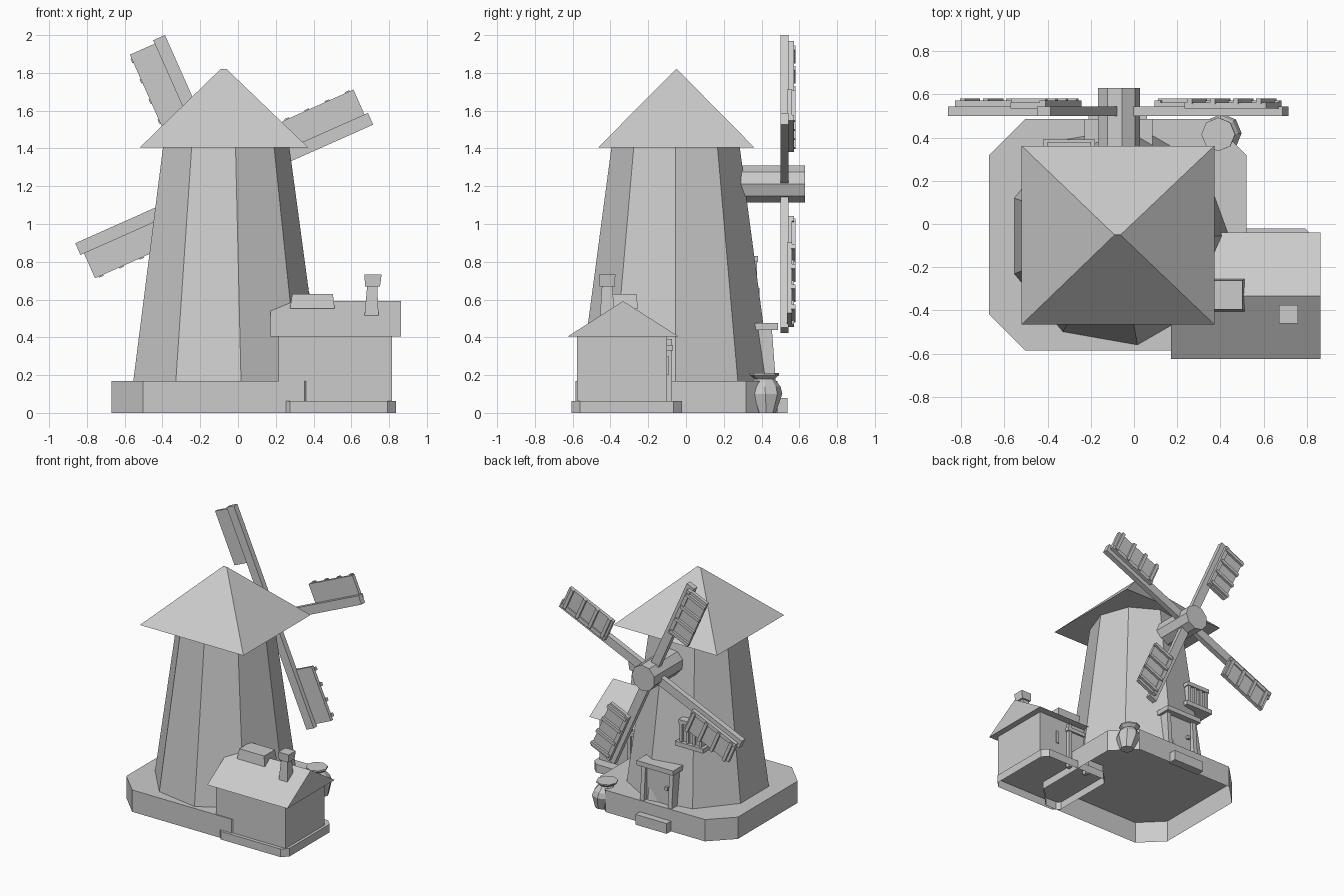
import bpy, bmesh, math
from mathutils import Vector, Matrix

old = bpy.data.objects.get("Cube")
if old:
    bpy.data.objects.remove(old, do_unlink=True)

grey = bpy.data.materials.new("plain_grey")
grey.use_nodes = True
GREY = (0.6, 0.6, 0.6, 1)
grey.diffuse_color = GREY
grey.node_tree.nodes["Principled BSDF"].inputs["Base Color"].default_value = GREY


def finish(name, bm):
    bmesh.ops.recalc_face_normals(bm, faces=bm.faces[:])
    mesh = bpy.data.meshes.new(name)
    bm.to_mesh(mesh)
    bm.free()
    mesh.materials.append(grey)
    obj = bpy.data.objects.new(name, mesh)
    bpy.context.collection.objects.link(obj)
    return obj


def loft(name, rings, cap_start=True, cap_end=True):
    """Skin a list of point rings, each with the same number of points."""
    bm = bmesh.new()
    loops = [[bm.verts.new(p) for p in ring] for ring in rings]
    n = len(loops[0])
    for a, b in zip(loops, loops[1:]):
        for i in range(n):
            j = (i + 1) % n
            bm.faces.new((a[i], a[j], b[j], b[i]))
    if cap_start:
        bm.faces.new(loops[0])
    if cap_end:
        bm.faces.new(loops[-1])
    return finish(name, bm)


def rect(x0, x1, y0, y1, z):
    return [(x0, y0, z), (x1, y0, z), (x1, y1, z), (x0, y1, z)]


def box(name, x0, x1, y0, y1, z0, z1):
    return loft(name, [rect(x0, x1, y0, y1, z0), rect(x0, x1, y0, y1, z1)])


def ngon(cx, cy, r, z, n):
    return [(cx + r * math.cos(math.tau * i / n), cy + r * math.sin(math.tau * i / n), z)
            for i in range(n)]


def chamfered(x0, x1, y0, y1, c, z):
    return [(x0 + c, y0, z), (x1 - c, y0, z), (x1, y0 + c, z), (x1, y1 - c, z),
            (x1 - c, y1, z), (x0 + c, y1, z), (x0, y1 - c, z), (x0, y0 + c, z)]


CX, CY, HUB_Z = -0.073, -0.055, 1.212

# Stone plinth, hollow underneath
loft("plinth", [chamfered(-0.67, 0.52, -0.585, 0.485, 0.167, z) for z in (0, 0.17)], cap_start=False)

# Nine-sided tapering tower and its square cap
loft("tower", [ngon(CX, CY, 0.512, 0.17, 9), ngon(CX, CY, 0.345, 1.405, 9)], cap_start=False)
loft("tower_roof", [rect(-0.52, 0.372, -0.465, 0.362, 1.405),
                    rect(-0.092, -0.06, -0.053, -0.048, 1.82)])

# Hub of the sails, lying along y
loft("hub", [[(x, y, z) for x, z, _ in ngon(CX, HUB_Z, 0.1, 0, 9)] for y in (0.2, 0.63)])

# Four sails: spar, panel and cross slats
for k in range(4):
    turn = math.radians(24 + 90 * k)
    place = Matrix.Translation((CX, 0, HUB_Z)) @ Matrix.Rotation(-turn, 4, "Y")
    parts = [box(f"sail_spar_{k}", 0, 0.848, 0.5, 0.543, -0.034, 0.034),
             box(f"sail_panel_{k}", 0.415, 0.828, 0.535, 0.562, 0.0, 0.178)]
    for s in range(4):
        u = 0.43 + 0.117 * s
        parts.append(box(f"sail_slat_{k}_{s}", u, u + 0.025, 0.555, 0.58, 0.01, 0.184))
    parts.append(box(f"sail_rail_{k}", 0.415, 0.828, 0.555, 0.572, 0.0, 0.03))
    for p in parts:
        p.data.transform(place)

# Cottage floor slab, walls and gabled roof
loft("cottage_slab", [chamfered(0.23, 0.836, -0.605, -0.02, 0.045, z) for z in (0, 0.063)],
     cap_start=False)
box("cottage_walls", 0.214, 0.815, -0.578, -0.1, 0.06, 0.41)
loft("cottage_roof", [[(x, -0.625, 0.405), (x, -0.04, 0.405), (x, -0.333, 0.592)]
                      for x in (0.172, 0.862)])

# Roof vent and chimney
loft("roof_vent", [rect(0.275, 0.512, -0.405, -0.255, 0.553), rect(0.287, 0.502, -0.395, -0.262, 0.63)])
loft("chimney", [rect(0.67, 0.744, -0.455, -0.378, 0.515), rect(0.684, 0.737, -0.445, -0.39, 0.675)])
loft("chimney_cap", [rect(0.672, 0.752, -0.457, -0.377, 0.67), rect(0.67, 0.76, -0.46, -0.374, 0.732)])

# Cottage back door and slit window
for i, x in enumerate((0.37, 0.53)):
    box(f"cottage_door_post_{i}", x, x + 0.03, -0.11, -0.075, 0.03, 0.39)
box("cottage_door_lintel", 0.36, 0.57, -0.11, -0.07, 0.33, 0.36)
box("cottage_door_leaf", 0.4, 0.53, -0.11, -0.085, 0.06, 0.33)
box("cottage_slit_window", 0.64, 0.665, -0.11, -0.092, 0.2, 0.3)

# Tower back door with frame, knob and step
box("tower_door_leaf", -0.18, 0.034, 0.3, 0.435, 0.17, 0.44)
for i, x in enumerate((-0.21, 0.03)):
    loft(f"tower_door_post_{i}", [rect(x, x + 0.034, 0.3, 0.475, 0.17),
                                  rect(x, x + 0.034, 0.3, 0.455, 0.44)])
box("tower_door_lintel", -0.23, 0.085, 0.3, 0.487, 0.438, 0.475)
box("tower_door_knob", -0.16, -0.135, 0.43, 0.455, 0.29, 0.315)
box("door_step", -0.21, 0.06, 0.47, 0.537, 0, 0.08)

# Tower back window with sill and bars
box("window_pane", -0.38, -0.22, 0.22, 0.36, 0.66, 0.81)
for i in range(4):
    x = -0.395 + 0.055 * i
    box(f"window_bar_{i}", x, x + 0.022, 0.22, 0.375, 0.655, 0.81)
box("window_head", -0.4, -0.2, 0.22, 0.38, 0.8, 0.83)
box("window_sill", -0.42, -0.18, 0.22, 0.39, 0.625, 0.66)

# Clay pot beside the plinth
profile = [(0.05, 0), (0.062, 0.03), (0.09, 0.1), (0.082, 0.14), (0.052, 0.18), (0.078, 0.2), (0.078, 0.21)]
loft("pot", [ngon(0.425 - 0.17 * z, 0.425 - 0.05 * z, r, z, 8) for r, z in profile])
